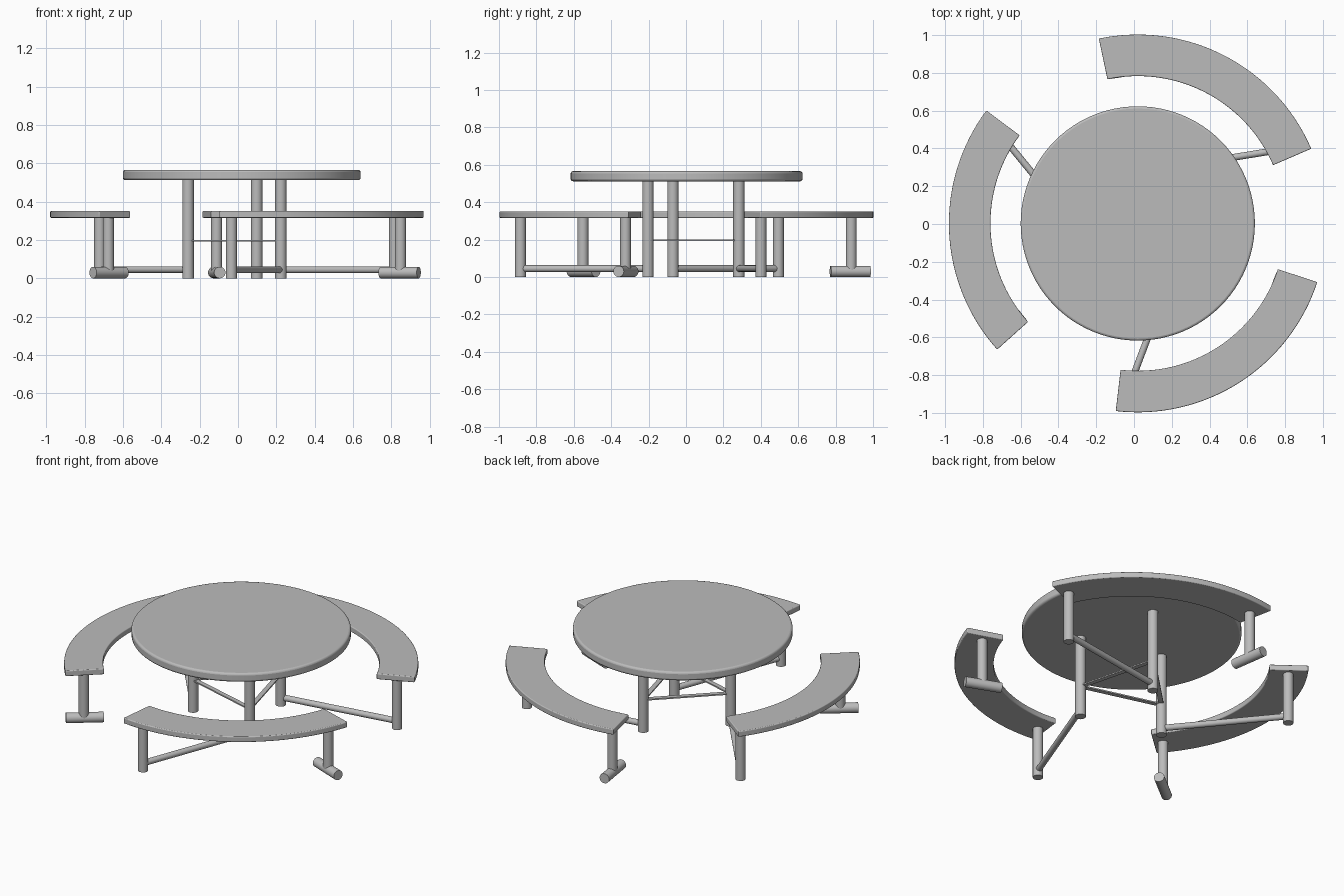
import bpy, bmesh, math
from mathutils import Vector

cube = bpy.data.objects.get("Cube")
if cube:
    bpy.data.objects.remove(cube, do_unlink=True)

CENTRE = Vector((0.02, 0.003, 0))

grey = bpy.data.materials.new("painted_grey")
grey.use_nodes = True
colour = (0.5, 0.5, 0.5, 1)
grey.diffuse_color = colour
grey.node_tree.nodes["Principled BSDF"].inputs["Base Color"].default_value = colour


def polar(radius, degrees, z=0):
    a = math.radians(degrees)
    return CENTRE + Vector((radius * math.cos(a), radius * math.sin(a), z))


def finish(obj, name, bevel=0):
    obj.name = name
    obj.data.materials.clear()
    obj.data.materials.append(grey)
    bpy.ops.object.select_all(action='DESELECT')
    bpy.context.view_layer.objects.active = obj
    obj.select_set(True)
    if bevel:
        mod = obj.modifiers.new("edge_rounding", 'BEVEL')
        mod.width = bevel
        mod.segments = 3
        mod.limit_method = 'ANGLE'
    bpy.ops.object.shade_smooth_by_angle(angle=math.radians(35))
    return obj


def tube(name, start, end, radius, sides=32, bevel=0):
    axis = end - start
    bpy.ops.mesh.primitive_cylinder_add(
        vertices=sides, radius=radius, depth=axis.length, location=(start + end) / 2,
        rotation=axis.to_track_quat('Z', 'Y').to_euler())
    return finish(bpy.context.object, name, bevel)


def flat_bar(name, start, end, width, thickness):
    axis = end - start
    bpy.ops.mesh.primitive_cube_add(
        size=1, location=(start + end) / 2,
        rotation=(0, 0, math.atan2(axis.y, axis.x)))
    obj = bpy.context.object
    obj.scale = (axis.length, width, thickness)
    return finish(obj, name)


def arc_seat(name, inner, outer, first, last, bottom, top, steps=32):
    """Curved plank: an arc outline extruded upwards."""
    angles = [first + (last - first) * i / steps for i in range(steps + 1)]
    outline = [polar(outer, a, bottom) for a in angles]
    outline += [polar(inner, a, bottom) for a in reversed(angles)]
    bm = bmesh.new()
    face = bm.faces.new([bm.verts.new(p) for p in outline])
    lift = bmesh.ops.extrude_face_region(bm, geom=[face])
    raised = [g for g in lift["geom"] if isinstance(g, bmesh.types.BMVert)]
    bmesh.ops.translate(bm, verts=raised, vec=(0, 0, top - bottom))
    bmesh.ops.recalc_face_normals(bm, faces=bm.faces)
    mesh = bpy.data.meshes.new(name)
    bm.to_mesh(mesh)
    bm.free()
    obj = bpy.data.objects.new(name, mesh)
    bpy.context.collection.objects.link(obj)
    return finish(obj, name, 0.005)


# Round table top
tube("table_top", CENTRE + Vector((0, 0, 0.512)), CENTRE + Vector((0, 0, 0.566)),
     0.62, sides=96, bevel=0.012)

# Three matching sectors: table leg, brace, bench, bench legs, link and foot
for i, side in enumerate(("back", "left", "front")):
    turn = 120 * i
    leg = 74.5 + turn
    linked = 26.5 + turn
    free = 98.5 + turn

    tube(side + "_table_leg", polar(0.29, leg), polar(0.29, leg, 0.515), 0.03)
    flat_bar(side + "_leg_brace", polar(0.29, leg, 0.196),
             polar(0.29, leg + 120, 0.196), 0.028, 0.008)

    arc_seat(side + "_bench_seat", 0.78, 1.0, 23.3 + turn, 101.9 + turn, 0.316, 0.351)
    tube(side + "_bench_linked_leg", polar(0.89, linked), polar(0.89, linked, 0.32), 0.029)
    tube(side + "_bench_free_leg", polar(0.89, free, 0.03), polar(0.89, free, 0.32), 0.029)
    tube(side + "_bench_foot", polar(0.778, free, 0.03), polar(0.992, free, 0.03), 0.03)
    tube(side + "_bench_link", polar(0.29, leg, 0.045), polar(0.89, linked, 0.045), 0.018)
